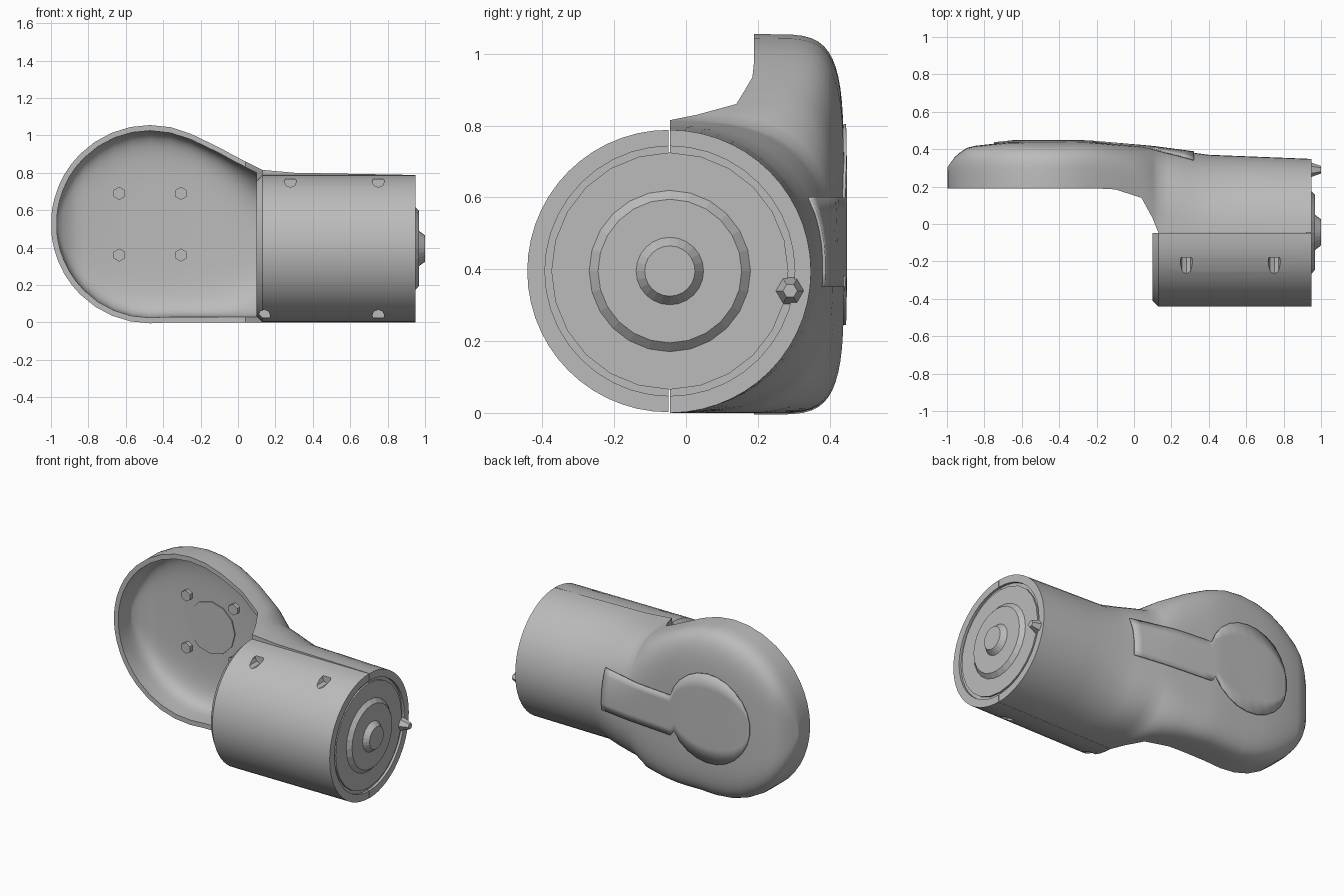
import bpy, bmesh
from math import sin, cos, pi, sqrt
from mathutils import Matrix

if "Cube" in bpy.data.objects:
    bpy.data.objects.remove(bpy.data.objects["Cube"])

grey = bpy.data.materials.new("plain grey")
grey.use_nodes = True
grey.diffuse_color = (0.5, 0.5, 0.5, 1)
grey.node_tree.nodes["Principled BSDF"].inputs["Base Color"].default_value = grey.diffuse_color

CX, CZ, R = -0.47, 0.525, 0.53      # dish centre and radius
AX_Y, AX_Z, BR = -0.045, 0.395, 0.393  # barrel axis and radius
X0, X1 = 0.1, 0.95                  # barrel ends

# Keys along x for the shell
TOP = [(-0.25, 1.007), (-0.1, 0.935), (0, 0.88), (0.13, 0.815), (0.3, 0.8), (X1, 0.788)]
FRONT = [(-0.2, 0.19), (-0.1, 0.185), (0.04, 0.14), (0.1, 0.03), (0.13, AX_Y)]
BACK = [(-1, 0.3), (-0.95, 0.37), (-0.88, 0.415), (-0.65, 0.44), (-0.25, 0.44),
        (0.1, 0.41), (0.4, 0.37), (X1, 0.348)]
POWER = [(-0.2, 5), (0.1, 3), (0.4, 2)]


def lerp(keys, x):
    if x <= keys[0][0]:
        return keys[0][1]
    for (a, u), (b, v) in zip(keys, keys[1:]):
        if x <= b:
            return u + (v - u) * (x - a) / (b - a)
    return keys[-1][1]


def params(x, inset=0):
    """Middle height, half height, front, back and squareness of the shell at x."""
    arc = sqrt(max((R - inset) ** 2 - (x - CX) ** 2, 0))
    low = CZ - arc if x < CX else max(CZ - R, 0) + inset
    high = CZ + arc if x < -0.25 else lerp(TOP, x) - inset
    return (low + high) / 2, (high - low) / 2, lerp(FRONT, x), lerp(BACK, x) - inset, lerp(POWER, x)


def section(x, inset=0, steps=28):
    mid, half, front, back, n = params(x, inset)
    ring = []
    for i in range(steps + 1):
        t = pi * i / steps
        c, s = cos(t), max(sin(t), 0)
        z = mid + half * abs(c) ** (2 / n) * (1 if c > 0 else -1)
        ring.append((x, front + (back - front) * s ** (2 / n), z))
    return ring


def finish(bm, name, angle=35):
    bmesh.ops.recalc_face_normals(bm, faces=bm.faces)
    me = bpy.data.meshes.new(name)
    bm.to_mesh(me)
    bm.free()
    me.materials.append(grey)
    ob = bpy.data.objects.new(name, me)
    bpy.context.collection.objects.link(ob)
    return ob


def loft(name, rings):
    bm = bmesh.new()
    rows = [[bm.verts.new(p) for p in r] for r in rings]
    for a, b in zip(rows, rows[1:]):
        for i in range(len(a)):
            j = (i + 1) % len(a)
            bm.faces.new((a[i], a[j], b[j], b[i]))
    bm.faces.new(rows[0])
    bm.faces.new(rows[-1])
    return finish(bm, name)


def disc(name, axis, centre, radius, depth, sides=32, top=None):
    bm = bmesh.new()
    turn = Matrix.Rotation(pi / 2, 4, 'Y' if axis == 'X' else 'X')
    bmesh.ops.create_cone(bm, cap_ends=True, segments=sides, radius1=radius,
                          radius2=radius if top is None else top, depth=depth,
                          matrix=Matrix.Translation(centre) @ turn)
    return finish(bm, name)


def select_only(ob):
    bpy.ops.object.select_all(action='DESELECT')
    ob.select_set(True)
    bpy.context.view_layer.objects.active = ob


def cut(ob, cutter):
    cutter.hide_render = True
    mod = ob.modifiers.new("cut", 'BOOLEAN')
    mod.operation, mod.solver, mod.object = 'DIFFERENCE', 'EXACT', cutter
    select_only(ob)
    bpy.ops.object.modifier_apply(modifier=mod.name)


def smooth(ob):
    select_only(ob)
    bpy.ops.object.shade_smooth_by_angle(angle=0.6)


def stations(radius, tail):
    """Closely spaced at the round end, then the given positions."""
    return [CX - radius * cos(a * pi / 24) for a in [0.6, 1.2, 2, 3, 4, 5, 6, 7.5, 9, 10.5, 12]] + tail


# Shell: round dish at one end flowing into the rear half of the barrel
NECK = [-0.36, -0.25, -0.18, -0.1, -0.03, 0.04]
shell = loft("rear_shell", [section(x) for x in stations(
    R, NECK + [0.1, 0.13, 0.18, 0.24, 0.3, 0.4, 0.6, X1])])

# Dish hollow, open at the front
WALL = 0.03
hollow = loft("hollow_cutter", [
    [(x, -0.6, s[0][2])] + s + [(x, -0.6, s[-1][2])]
    for x in stations(R - WALL, NECK + [X0])
    for s in [section(x, WALL)]])
cut(shell, hollow)


# Front half of the barrel
def half_ring(x, r, steps=28):
    return [(x, AX_Y - 0.004 - r * sin(pi * i / steps), AX_Z + r * cos(pi * i / steps))
            for i in range(steps + 1)]


cover = loft("front_cover", [half_ring(X0, BR - 0.03), half_ring(X0 + 0.03, BR), half_ring(X1, BR)])

# Shallow recess in the barrel end, shared by both halves
recess = disc("recess_cutter", 'X', (X1, AX_Y, AX_Z), BR - 0.045, 0.03, 40)
helpers = [hollow, recess]
for part in (shell, cover):
    cut(part, recess)

# Screw pockets in the front cover
for x, z in [(0.28, 0.755), (0.75, 0.755), (0.14, 0.035), (0.75, 0.035)]:
    pocket = disc("pocket_cutter", 'Y', (x, -0.43, z), 0.033, 0.5, 8)
    cut(cover, pocket)
    helpers.append(pocket)
for h in helpers:
    bpy.data.objects.remove(h)
smooth(shell)
smooth(cover)

# Output face at the barrel end
for name, r, top, a, b in [("end_disc", 0.33, 0.33, 0.92, 0.945),
                           ("end_flange", 0.23, 0.2, 0.94, 0.968),
                           ("end_boss", 0.1, 0.07, 0.96, 1.0)]:
    disc(name, 'X', ((a + b) / 2, AX_Y, AX_Z), r, b - a, 24, top)
disc("end_tab", 'X', (0.965, 0.29, 0.34), 0.045, 0.07, 6, 0.02)

# Mounting pad and screws on the dish floor
FLOOR = 0.44 - WALL
disc("floor_pad", 'Y', (CX, FLOOR - 0.003, CZ), 0.165, 0.008, 12)
for sx in (-1, 1):
    for sz in (-1, 1):
        disc("floor_screw", 'Y', (CX + sx * 0.165, FLOOR - 0.01, CZ + sz * 0.165), 0.035, 0.03, 6)


# Flush keyhole plate on the back, following the shell surface
def back_point(x, z):
    mid, half, front, back, n = params(x)
    k = min(abs(z - mid) / half, 1)
    return (x, front + (back - front) * (1 - k ** n) ** (1 / n) + 0.004, z)


def plate(name, columns, rows=6):
    bm = bmesh.new()
    grid = [[bm.verts.new(back_point(x, lo + (hi - lo) * j / rows)) for j in range(rows + 1)]
            for x, lo, hi in columns]
    for a, b in zip(grid, grid[1:]):
        for j in range(rows):
            bm.faces.new((a[j], b[j], b[j + 1], a[j + 1]))
    ob = finish(bm, name)
    mod = ob.modifiers.new("thickness", 'SOLIDIFY')
    mod.thickness, mod.offset = 0.008, 0
    smooth(ob)


PR = 0.28
columns = [(CX - PR * cos(a), CZ - PR * sin(a), CZ + PR * sin(a))
           for a in [0.12 + i * 0.25 for i in range(11)]]
columns += [(-0.2 + i * 0.052, 0.35, 0.6) for i in range(11)]
plate("back_plate", columns)
